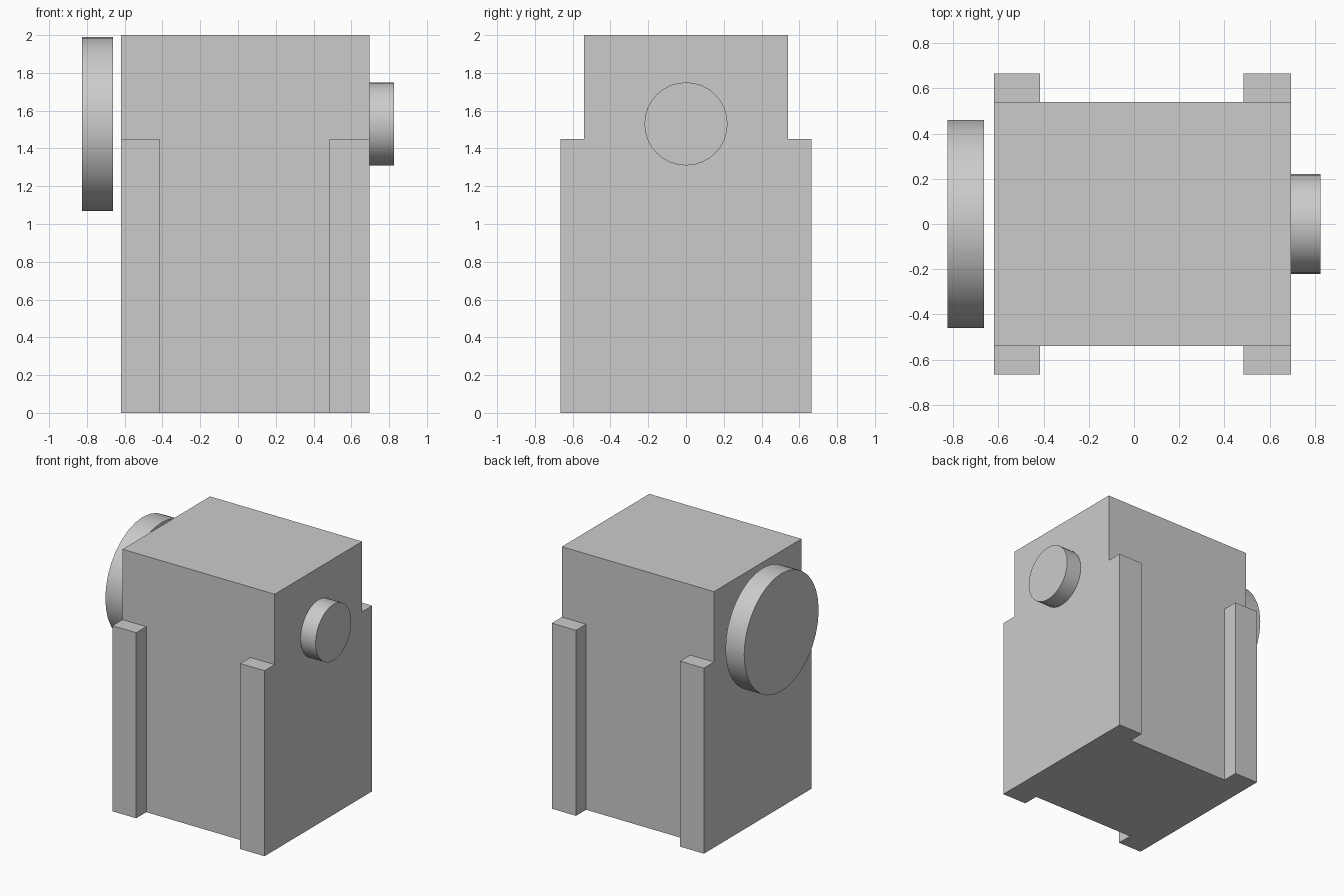
import bpy
import math

if "Cube" in bpy.data.objects:
    bpy.data.objects.remove(bpy.data.objects["Cube"], do_unlink=True)

# Single plain grey for every part
GREY = (0.6, 0.6, 0.6, 1.0)
grey = bpy.data.materials.new("plain_grey")
grey.use_nodes = True
grey.diffuse_color = GREY
grey.node_tree.nodes["Principled BSDF"].inputs["Base Color"].default_value = GREY

LEFT, RIGHT = -0.62, 0.695
AXLE_Z = 1.53


def finish(name):
    obj = bpy.context.object
    obj.name = name
    obj.data.name = name
    obj.data.materials.append(grey)
    return obj


def box(name, x0, x1, half_depth, height):
    bpy.ops.mesh.primitive_cube_add(size=1, location=((x0 + x1) / 2, 0, height / 2))
    bpy.context.object.scale = (x1 - x0, 2 * half_depth, height)
    bpy.ops.object.transform_apply(location=True, rotation=False, scale=True)
    return finish(name)


def disc(name, x0, x1, radius):
    bpy.ops.mesh.primitive_cylinder_add(
        vertices=32, radius=radius, depth=x1 - x0,
        location=((x0 + x1) / 2, 0, AXLE_Z), rotation=(0, math.pi / 2, 0))
    bpy.ops.object.shade_smooth_by_angle(angle=math.radians(30))
    return finish(name)


# Main housing, with corner posts standing proud of its front and back
body = box("body", LEFT, RIGHT, 0.54, 2.0)
posts = [box("corner_posts_right", LEFT, -0.415, 0.665, 1.45),
         box("corner_posts_left", 0.485, RIGHT, 0.665, 1.45)]

# Merge the posts into the housing so the flush sides are one surface
for post in posts:
    post.hide_render = True
    union = body.modifiers.new("join_posts", "BOOLEAN")
    union.operation = "UNION"
    union.solver = "EXACT"
    union.object = post
    bpy.context.view_layer.objects.active = body
    bpy.ops.object.modifier_apply(modifier=union.name)
    bpy.data.objects.remove(post, do_unlink=True)

# Large free wheel on one side, small round boss on the other
disc("large_wheel", -0.825, -0.663, 0.46)
disc("small_boss", RIGHT, 0.825, 0.22)
